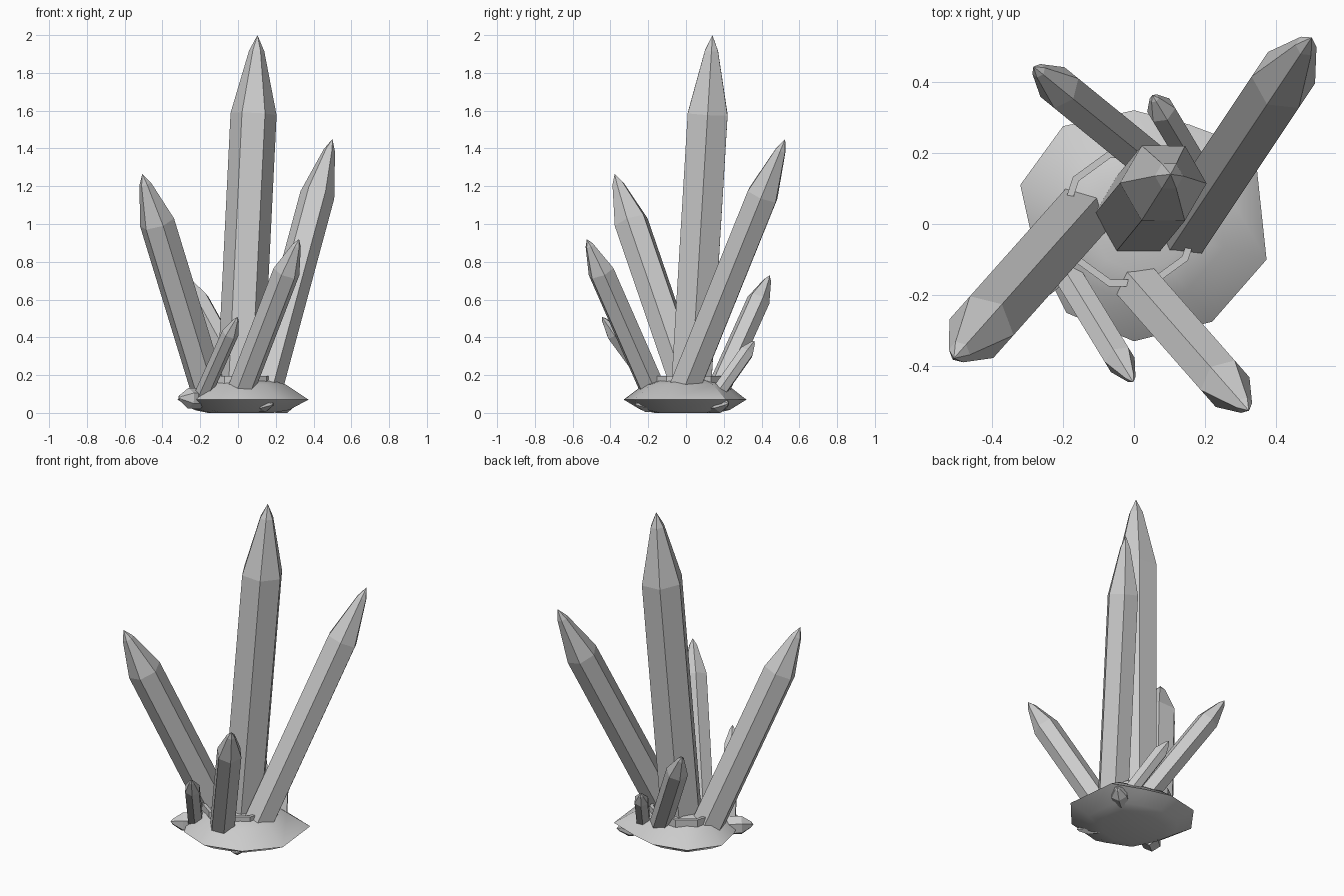
import bpy, bmesh
from math import sin, cos, tau, radians
from mathutils import Vector, Matrix

cube = bpy.data.objects.get("Cube")
if cube:
    bpy.data.objects.remove(cube, do_unlink=True)

stone = bpy.data.materials.new("grey_stone")
stone.use_nodes = True
GREY = (0.6, 0.6, 0.6, 1)
stone.diffuse_color = GREY
stone.node_tree.nodes["Principled BSDF"].inputs["Base Color"].default_value = GREY


def finish(name, bm):
    bmesh.ops.recalc_face_normals(bm, faces=bm.faces)
    mesh = bpy.data.meshes.new(name)
    bm.to_mesh(mesh)
    bm.free()
    mesh.materials.append(stone)
    ob = bpy.data.objects.new(name, mesh)
    bpy.context.collection.objects.link(ob)
    return ob


def bridge(bm, a, b):
    n = len(a)
    for i in range(n):
        bm.faces.new((a[i], a[(i + 1) % n], b[(i + 1) % n], b[i]))


def crystal(name, base, tip, radius, roll=0, shoulder=0.79):
    """Six-sided prism from base to tip, closing in two steps."""
    base, tip = Vector(base), Vector(tip)
    axis = tip - base
    length = axis.length
    bm = bmesh.new()
    rings = []
    for t, r in ((0, 1), (shoulder, 1), (1 - (1 - shoulder) * 0.2, 0.33)):
        rings.append([bm.verts.new((radius * r * cos(tau * i / 6),
                                    radius * r * sin(tau * i / 6), t * length))
                      for i in range(6)])
    bm.faces.new(rings[0])
    bridge(bm, rings[0], rings[1])
    bridge(bm, rings[1], rings[2])
    point = bm.verts.new((0, 0, length))
    for i in range(6):
        bm.faces.new((rings[2][i], rings[2][(i + 1) % 6], point))
    turn = axis.to_track_quat('Z', 'X').to_matrix().to_4x4()
    bm.transform(Matrix.Translation(base) @ turn @ Matrix.Rotation(radians(roll), 4, 'Z'))
    return finish(name, bm)


# Large and small crystals
crystal("main_crystal", (0.005, 0.02, 0.01), (0.103, 0.14, 2.0), 0.122, 9)
crystal("back_left_crystal", (0.12, -0.045, 0.04), (0.5, 0.525, 1.45), 0.092)
crystal("front_right_crystal", (-0.135, 0.04, 0.05), (-0.507, -0.378, 1.265), 0.095)
crystal("front_left_crystal", (0.007, -0.165, 0.1), (0.323, -0.525, 0.92), 0.073)
crystal("back_right_crystal", (0.065, 0.16, 0.1), (-0.283, 0.443, 0.728), 0.062)
crystal("small_front_crystal", (-0.185, -0.145, 0.1), (-0.002, -0.445, 0.508), 0.045)
crystal("small_back_crystal", (0.17, 0.165, 0.1), (0.052, 0.362, 0.38), 0.042)

# Stubby crystals around the rim
crystal("rim_stub_right", (-0.2, -0.11, 0.075), (-0.315, -0.2, 0.08), 0.055, 0, 0.55)
crystal("rim_stub_front", (0.1, -0.15, 0.045), (0.185, -0.27, 0.045), 0.04, 0, 0.55)
crystal("rim_stub_left", (0.2, 0.13, 0.05), (0.31, 0.225, 0.05), 0.05, 0, 0.55)

# Rock base: an uneven outline scaled into stacked rings
outline = [(0.34, 0.21), (0.155, 0.28), (0, 0.32), (-0.2, 0.275), (-0.32, 0.11),
           (-0.28, -0.07), (-0.19, -0.25), (0, -0.33), (0.22, -0.275), (0.373, -0.1)]
bm = bmesh.new()
rings = []
for z, s in ((0.0, 0.5), (0.015, 0.72), (0.07, 1), (0.15, 0.68), (0.18, 0.4)):
    rings.append([bm.verts.new((x * s, y * s, z)) for x, y in outline])
for low, high in zip(rings, rings[1:]):
    bridge(bm, low, high)
bm.faces.new(rings[0])
bm.faces.new(rings[-1])
rock = finish("rock_base", bm)
bpy.ops.object.select_all(action='DESELECT')
rock.select_set(True)
bpy.context.view_layer.objects.active = rock
bpy.ops.object.shade_smooth_by_angle(angle=radians(35))

# Thin broken collar around the crystal roots
bm = bmesh.new()
loops = []
for r, z in ((0.18, 0.15), (0.2, 0.15), (0.2, 0.195), (0.18, 0.195)):
    loops.append([bm.verts.new((r * cos(tau * i / 10) - 0.01, r * sin(tau * i / 10) + 0.015, z))
                  for i in range(10)])
for i in range(4):
    bridge(bm, loops[i], loops[(i + 1) % 4])
finish("root_collar", bm)
